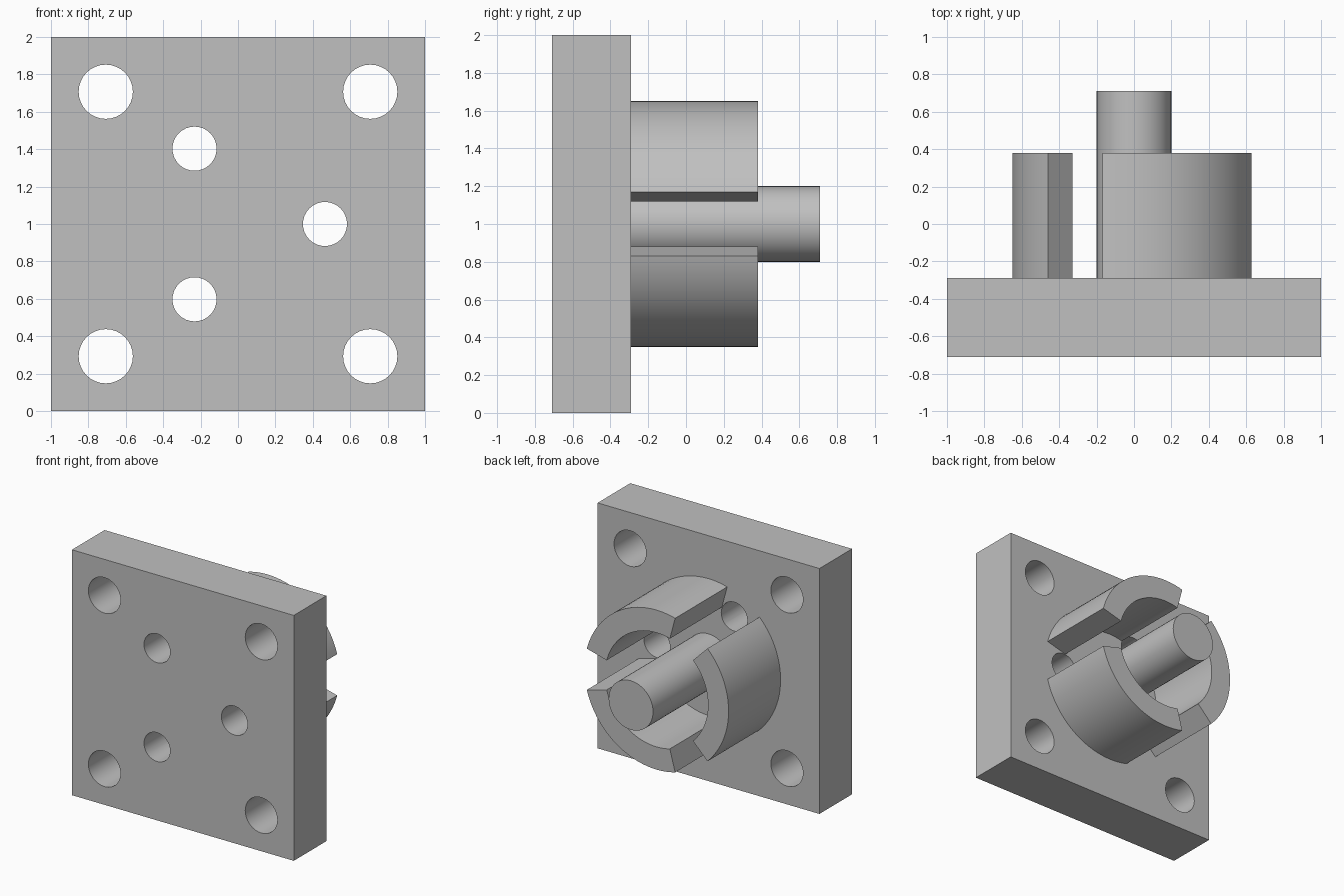
import bpy
import bmesh
from math import radians, sin, cos, pi

default = bpy.data.objects.get("Cube")
if default:
    bpy.data.objects.remove(default, do_unlink=True)

FRONT, FACE, JAW_END, PIN_END = -0.71, -0.29, 0.38, 0.71
MID_Z = 1.0

grey = bpy.data.materials.new("plain_grey")
grey.use_nodes = True
colour = (0.53, 0.53, 0.53, 1)
grey.diffuse_color = colour
grey.node_tree.nodes["Principled BSDF"].inputs["Base Color"].default_value = colour


def activate(obj):
    bpy.ops.object.select_all(action='DESELECT')
    obj.select_set(True)
    bpy.context.view_layer.objects.active = obj


def finish(obj):
    activate(obj)
    bpy.ops.object.shade_smooth_by_angle(angle=radians(30))


def cylinder(name, x, z, radius, y0, y1, sides):
    """Cylinder lying along y."""
    bpy.ops.mesh.primitive_cylinder_add(
        vertices=sides, radius=radius, depth=y1 - y0,
        location=(x, (y0 + y1) / 2, z), rotation=(pi / 2, 0, 0))
    obj = bpy.context.object
    obj.name = name
    obj.data.materials.append(grey)
    return obj


def ring_segment(name, inner, outer, start, sweep, steps=24):
    """Arc-shaped jaw: a flat strip of quads pushed out along y."""
    bm = bmesh.new()
    rows = []
    for i in range(steps + 1):
        a = radians(start + sweep * i / steps)
        rows.append([bm.verts.new((r * cos(a), FACE, MID_Z + r * sin(a)))
                     for r in (inner, outer)])
    for (a, b), (c, d) in zip(rows, rows[1:]):
        bm.faces.new((a, b, d, c))
    out = bmesh.ops.extrude_face_region(bm, geom=bm.faces[:], use_keep_orig=True)
    verts = [g for g in out["geom"] if isinstance(g, bmesh.types.BMVert)]
    bmesh.ops.translate(bm, verts=verts, vec=(0, JAW_END - FACE, 0))
    bmesh.ops.recalc_face_normals(bm, faces=bm.faces[:])
    mesh = bpy.data.meshes.new(name)
    bm.to_mesh(mesh)
    bm.free()
    mesh.materials.append(grey)
    obj = bpy.data.objects.new(name, mesh)
    bpy.context.collection.objects.link(obj)
    finish(obj)


# Square mounting plate
bpy.ops.mesh.primitive_cube_add(size=1, location=(0, (FRONT + FACE) / 2, MID_Z))
plate = bpy.context.object
plate.name = "mounting_plate"
plate.scale = (2, FACE - FRONT, 2)
bpy.ops.object.transform_apply(location=False, rotation=False, scale=True)
plate.data.materials.append(grey)

# Four corner bolt holes and three holes between the jaws
holes = [(x, MID_Z + z, 0.145) for x in (-0.707, 0.707) for z in (-0.707, 0.707)]
holes += [(0.465 * cos(radians(a)), MID_Z + 0.465 * sin(radians(a)), 0.118)
          for a in (0, 120, 240)]
for x, z, radius in holes:
    cutter = cylinder("hole_cutter", x, z, radius, FRONT - 0.1, FACE + 0.1, 32)
    cutter.hide_render = True
    activate(plate)
    mod = plate.modifiers.new("hole", 'BOOLEAN')
    mod.operation = 'DIFFERENCE'
    mod.solver = 'EXACT'
    mod.object = cutter
    bpy.ops.object.modifier_apply(modifier=mod.name)
    bpy.data.objects.remove(cutter, do_unlink=True)
finish(plate)

# Central pin
finish(cylinder("centre_pin", 0, MID_Z, 0.2, FACE, PIN_END, 48))

# Three jaws separated by radial gaps
for name, start in (("upper_jaw", 15), ("side_jaw", 135), ("lower_jaw", 255)):
    ring_segment(name, 0.465, 0.65, start, 90)
